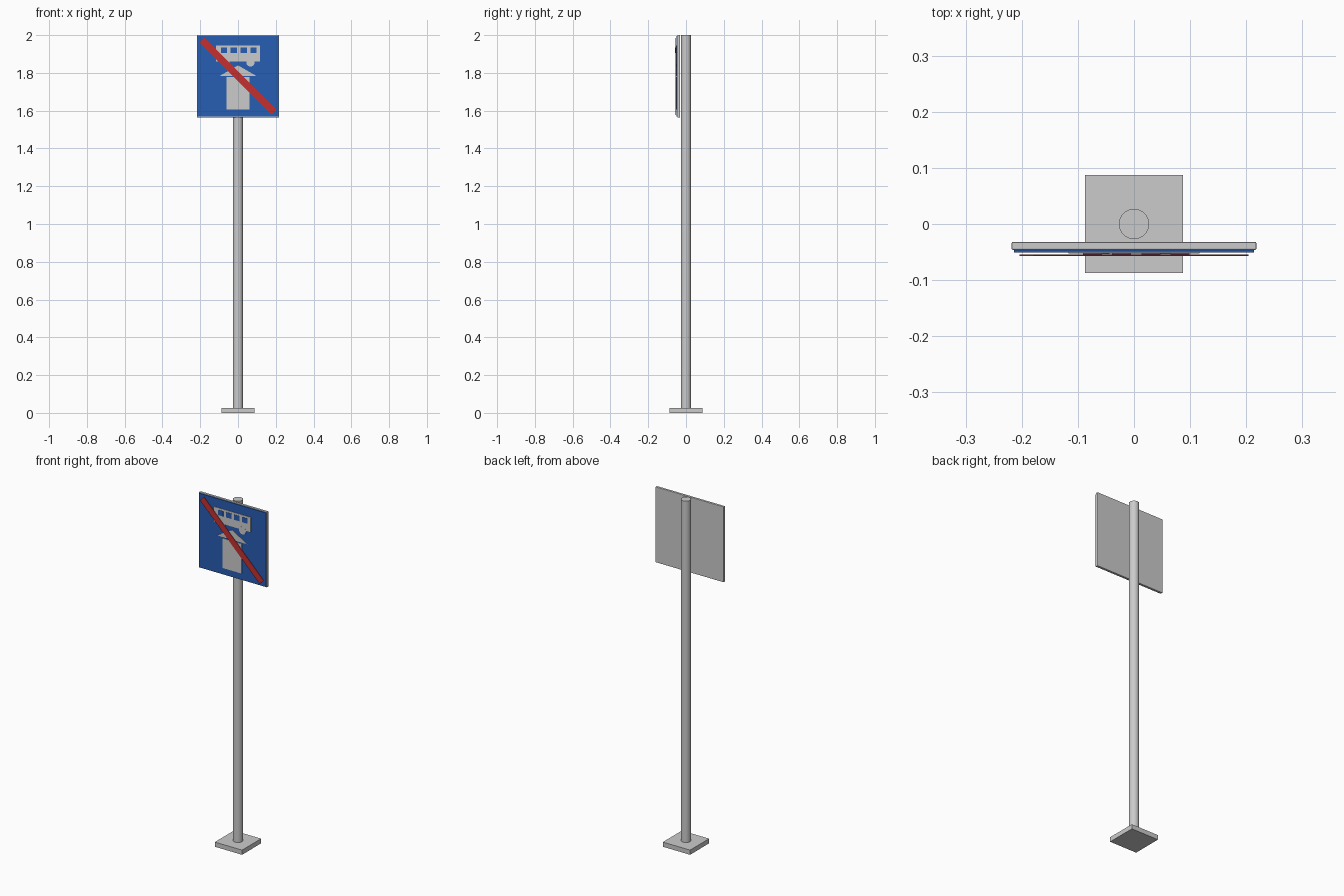
import bpy, bmesh, math

if "Cube" in bpy.data.objects:
    bpy.data.objects.remove(bpy.data.objects["Cube"])


def material(name, rgb):
    m = bpy.data.materials.new(name)
    m.diffuse_color = (*rgb, 1)
    m.use_nodes = True
    m.node_tree.nodes["Principled BSDF"].inputs["Base Color"].default_value = m.diffuse_color
    return m


BLUE = material("blue", (0.02, 0.11, 0.45))
PALE = material("pale", (0.72, 0.72, 0.72))
RED = material("red", (0.55, 0.03, 0.03))
CZ = 1.782  # sign centre height


def plate(name, pts, y_back, y_front, mat=None):
    """Extrude an x/z outline from y_back to y_front."""
    bm = bmesh.new()
    f = bm.faces.new([bm.verts.new((x, y_back, z)) for x, z in pts])
    ext = bmesh.ops.extrude_face_region(bm, geom=[f])["geom"]
    verts = [g for g in ext if isinstance(g, bmesh.types.BMVert)]
    bmesh.ops.translate(bm, vec=(0, y_front - y_back, 0), verts=verts)
    if not f.is_valid or len(bm.faces) < len(pts) + 2:
        bmesh.ops.holes_fill(bm, edges=bm.edges[:])
    bmesh.ops.recalc_face_normals(bm, faces=bm.faces[:])
    me = bpy.data.meshes.new(name)
    bm.to_mesh(me)
    bm.free()
    ob = bpy.data.objects.new(name, me)
    bpy.context.collection.objects.link(ob)
    if mat:
        me.materials.append(mat)
    return ob


def rect(x0, x1, z0, z1):
    return [(x0, z0), (x1, z0), (x1, z1), (x0, z1)]


def disc(x, z, r, n=24):
    return [(x + r * math.cos(2 * math.pi * i / n),
             z + r * math.sin(2 * math.pi * i / n)) for i in range(n)]


# Base plate and pole
bpy.ops.mesh.primitive_cube_add(size=1, location=(0, 0, 0.0135))
base = bpy.context.object
base.name = "base_plate"
base.scale = (0.174, 0.174, 0.027)

bpy.ops.mesh.primitive_cylinder_add(vertices=32, radius=0.027, depth=1.98, location=(0, 0, 1.01))
bpy.context.object.name = "pole"
bpy.ops.object.shade_smooth_by_angle()

# Sign backing and blue face
h = 0.218
back = plate("sign_backing", rect(-h, h, CZ - h, CZ + h), -0.032, -0.046)
bev = back.modifiers.new("edge", "BEVEL")
bev.width, bev.segments = 0.002, 2
h = 0.214
plate("sign_face", rect(-h, h, CZ - h, CZ + h), -0.046, -0.0505, BLUE)

# Bus symbol
Y0, Y1 = -0.0505, -0.053
plate("bus_body", rect(-0.117, 0.117, 1.86, 1.945), Y0, Y1, PALE)
for i, x in enumerate((-0.066, 0.066)):
    plate(f"bus_wheel_{i}", disc(x, 1.855, 0.022), Y0, Y1 - 0.0004, PALE)
for i in range(4):
    x = -0.074 + i * 0.052
    plate(f"bus_window_{i}", rect(x - 0.017, x + 0.017, 1.904, 1.934), Y1, Y1 - 0.0015, BLUE)

# Shelter symbol
plate("shelter_roof", [(-0.097, 1.784), (0.097, 1.784), (0, 1.84)], Y0, Y1, PALE)
plate("shelter_body", rect(-0.061, 0.061, 1.605, 1.777), Y0, Y1, PALE)

# Diagonal red bar
a, w = 0.191, 0.0127
plate("red_bar", [(-a - w, CZ + a - w), (-a + w, CZ + a + w),
                  (a + w, CZ - a + w), (a - w, CZ - a - w)], -0.0545, -0.057, RED)
